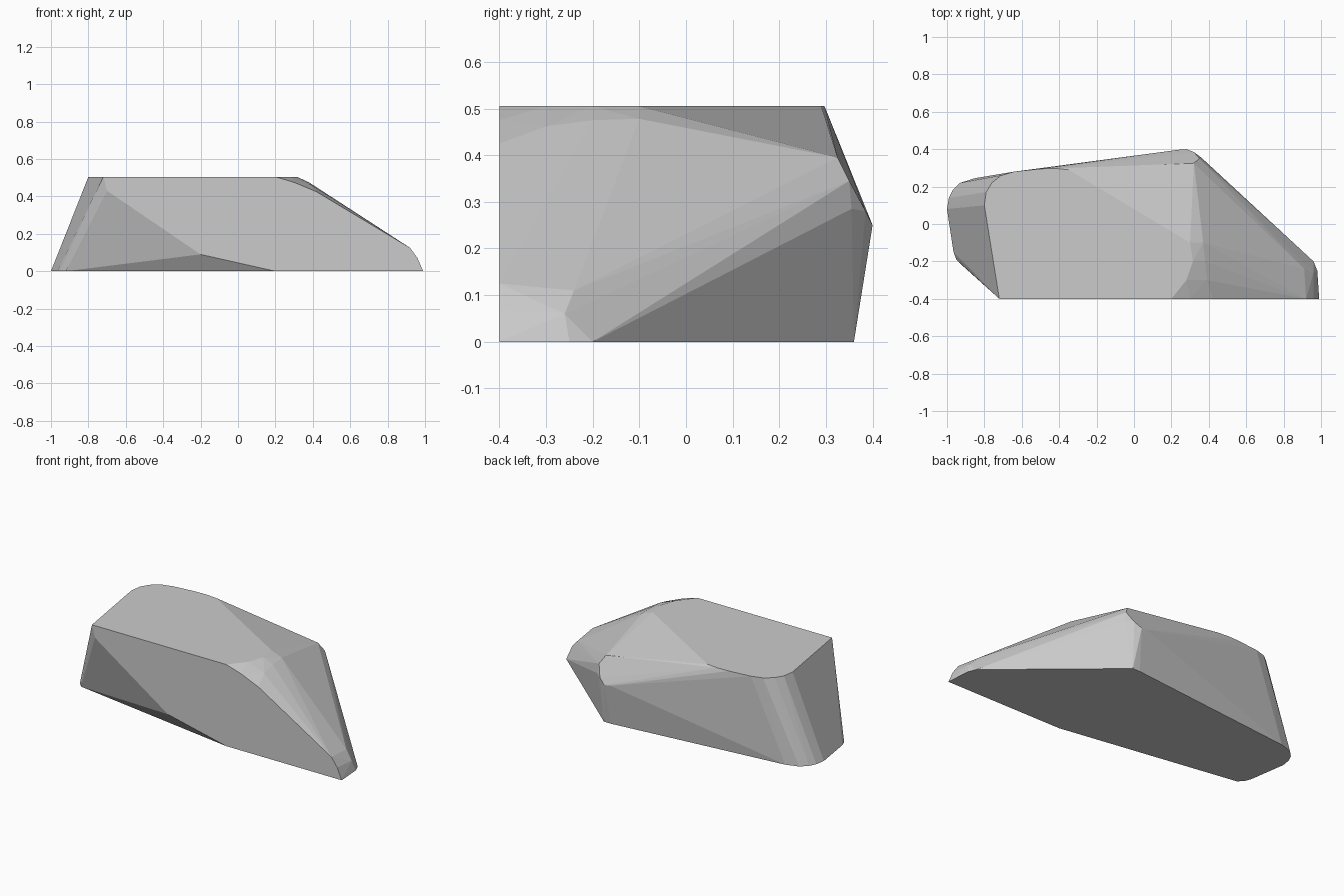
import bpy, bmesh, math

TOP, FRONT = 0.505, -0.4

# Outlines of the three flat cuts of the boulder
top_xy = [(-0.72, -0.4), (-0.8, 0.1), (-0.79, 0.17), (-0.76, 0.22), (-0.71, 0.26),
          (-0.64, 0.28), (-0.5, 0.295), (-0.42, 0.297), (-0.35, 0.29),
          (0.30, -0.1), (0.315, -0.2), (0.28, -0.3), (0.2, -0.4)]
base_xy = [(0.2, -0.4), (0.99, -0.4), (0.98, -0.25), (0.96, -0.2), (0.31, 0.36),
           (0.26, 0.36), (-0.85, 0.245), (-0.93, 0.22), (-0.97, 0.18), (-0.99, 0.14),
           (-1.0, 0.08), (-0.965, -0.15), (-0.95, -0.19), (-0.92, -0.22)]
front_xz = [(-0.7, 0.43), (-0.2, 0.09), (0.92, 0.125), (0.96, 0.07),
            (0.42, 0.425), (0.3, 0.475)]

# Chipped corners: nose, back peak and shoulder
corners = [(0.91, -0.24, 0.11), (0.96, -0.26, 0.06),
           (0.36, 0.355, 0.285), (0.35, 0.35, 0.345), (0.32, 0.325, 0.395),
           (0.28, 0.40, 0.25), (0.24, 0.397, 0.255), (0.32, 0.385, 0.28),
           (0.37, -0.1, 0.478), (0.38, -0.2, 0.475), (0.39, -0.3, 0.462)]

points = [(x, y, TOP) for x, y in top_xy]
points += [(x, y, 0) for x, y in base_xy]
points += [(x, FRONT, z) for x, z in front_xz]
points += corners

# Wrap everything in one faceted convex shell
bm = bmesh.new()
for p in points:
    bm.verts.new(p)
hull = bmesh.ops.convex_hull(bm, input=bm.verts[:])
loose = {g for g in hull["geom_interior"] + hull["geom_unused"]
         if isinstance(g, bmesh.types.BMVert)}
bmesh.ops.delete(bm, geom=list(loose), context='VERTS')
bmesh.ops.dissolve_limit(bm, angle_limit=math.radians(1),
                         verts=bm.verts[:], edges=bm.edges[:])
bmesh.ops.recalc_face_normals(bm, faces=bm.faces[:])

mesh = bpy.data.meshes.new("boulder")
bm.to_mesh(mesh)
bm.free()
rock = bpy.data.objects.new("boulder", mesh)
bpy.context.collection.objects.link(rock)
